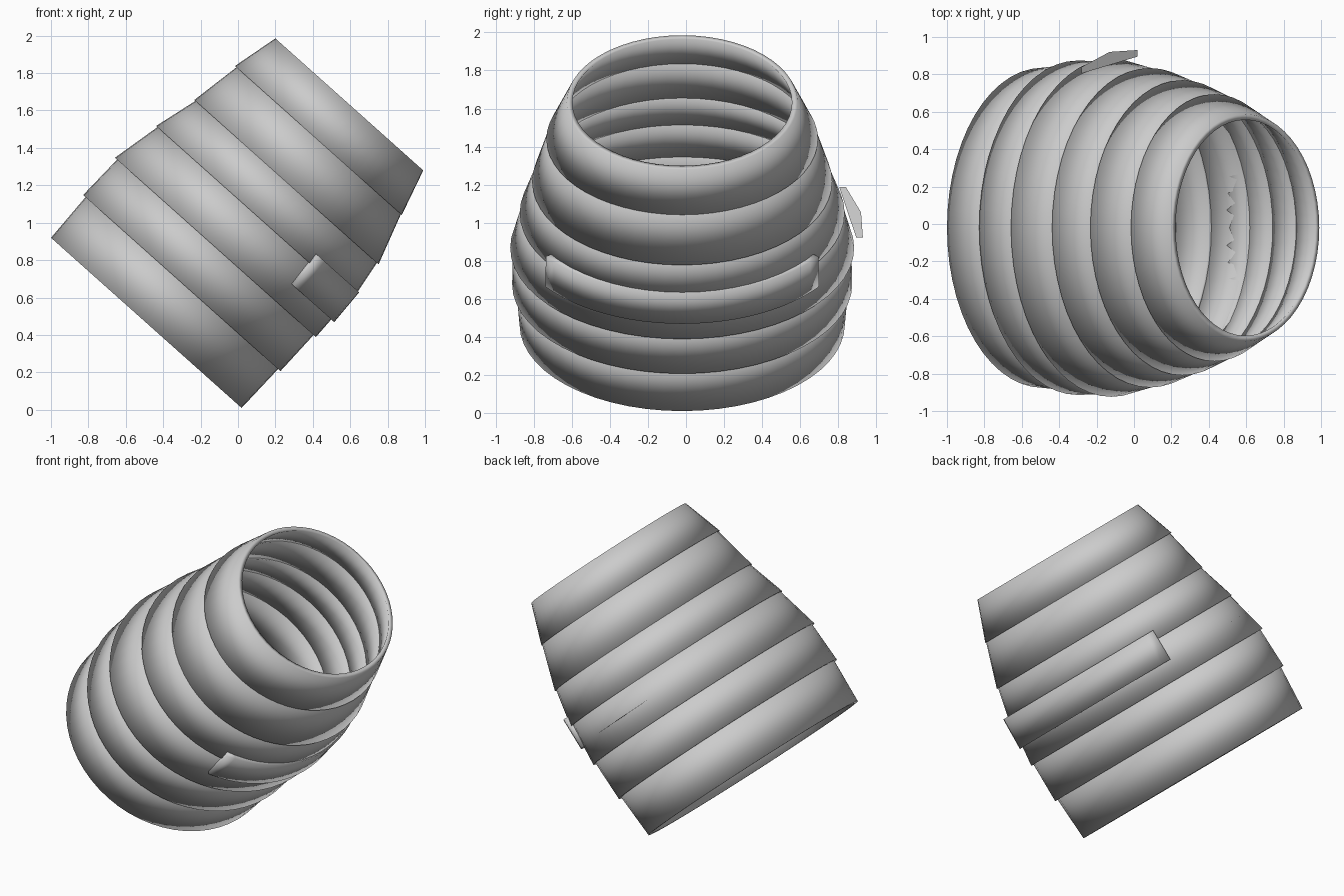
import bpy
import bmesh
from math import sin, cos, pi, radians
from mathutils import Vector

cube = bpy.data.objects.get("Cube")
if cube:
    bpy.data.objects.remove(cube)

grey = bpy.data.materials.new("light_grey")
grey.use_nodes = True
grey.diffuse_color = (0.6, 0.6, 0.6, 1)
grey.node_tree.nodes["Principled BSDF"].inputs["Base Color"].default_value = (0.6, 0.6, 0.6, 1)

# Tilted frame: AXIS runs along the sleeve, SIDE across it
AXIS = Vector((0.666, 0, 0.746))
SIDE = Vector((0.746, 0, -0.666))
MID_Y = -0.02
WALL = 0.03
OVERLAP = 0.03


def place(s, t, y):
    return AXIS * s + SIDE * t + Vector((0, y, 0))


def oval_point(station, angle, offset):
    s, centre, half_side, half_y = station
    return place(s, centre + (half_side + offset) * cos(angle),
                 MID_Y + (half_y + offset) * sin(angle))


def finish(name, bm, smooth=True):
    bmesh.ops.recalc_face_normals(bm, faces=bm.faces)
    mesh = bpy.data.meshes.new(name)
    bm.to_mesh(mesh)
    bm.free()
    mesh.materials.append(grey)
    for p in mesh.polygons:
        p.use_smooth = smooth
    ob = bpy.data.objects.new(name, mesh)
    bpy.context.collection.objects.link(ob)
    return ob


def sweep(name, profile, angles, closed):
    """Sweep a closed profile of (station, offset) pairs around the oval."""
    bm = bmesh.new()
    loops = [[bm.verts.new(oval_point(st, a, off)) for st, off in profile]
             for a in angles]
    n, m = len(loops), len(profile)
    for i in range(n if closed else n - 1):
        a, b = loops[i], loops[(i + 1) % n]
        for j in range(m):
            k = (j + 1) % m
            bm.faces.new((a[j], a[k], b[k], b[j]))
    if not closed:
        bm.faces.new(loops[0])
        bm.faces.new(loops[-1])
    return finish(name, bm)


# Stations: distance along axis, centre offset, half size across, half size in y
stations = [
    (0.02, -0.675, 0.683, 0.855),
    (0.305, -0.675, 0.703, 0.890),
    (0.567, -0.668, 0.716, 0.900),
    (0.84, -0.636, 0.697, 0.850),
    (1.08, -0.617, 0.656, 0.785),
    (1.36, -0.638, 0.594, 0.710),
    (1.614, -0.643, 0.530, 0.607),
]

# Overlapping segments, each tucked into the one above it
SEGMENTS = 56
full_turn = [2 * pi * i / SEGMENTS for i in range(SEGMENTS)]
last = len(stations) - 2
for i in range(last + 1):
    low, high = stations[i], stations[i + 1]
    flare = 0.004 if i else 0
    tuck = -0.012 if i < last else 0
    if i < last:
        high = (high[0] + OVERLAP,) + high[1:]
    profile = [(low, flare), (high, tuck), (high, tuck - WALL), (low, flare - WALL)]
    sweep(f"sleeve_segment_{i + 1}", profile, full_turn, True)

# Raised curved band on the underside
band_low = (0.692, -0.64, 0.712, 0.89)
band_high = (0.9, -0.64, 0.705, 0.885)
arc = [radians(-54 + 108 * i / 24) for i in range(25)]
sweep("raised_band", [(band_low, 0), (band_high, 0), (band_high, -0.05), (band_low, -0.05)],
      arc, False)

# Thin loose sliver beside the back of the sleeve
bm = bmesh.new()
outline = [(-1.0, 0.805), (-1.0, 0.84), (-0.8, 0.92), (-0.6, 0.93), (-0.6, 0.895)]
bm.faces.new([bm.verts.new(place(0.7, t, y)) for t, y in outline])
finish("side_sliver", bm, smooth=False)
